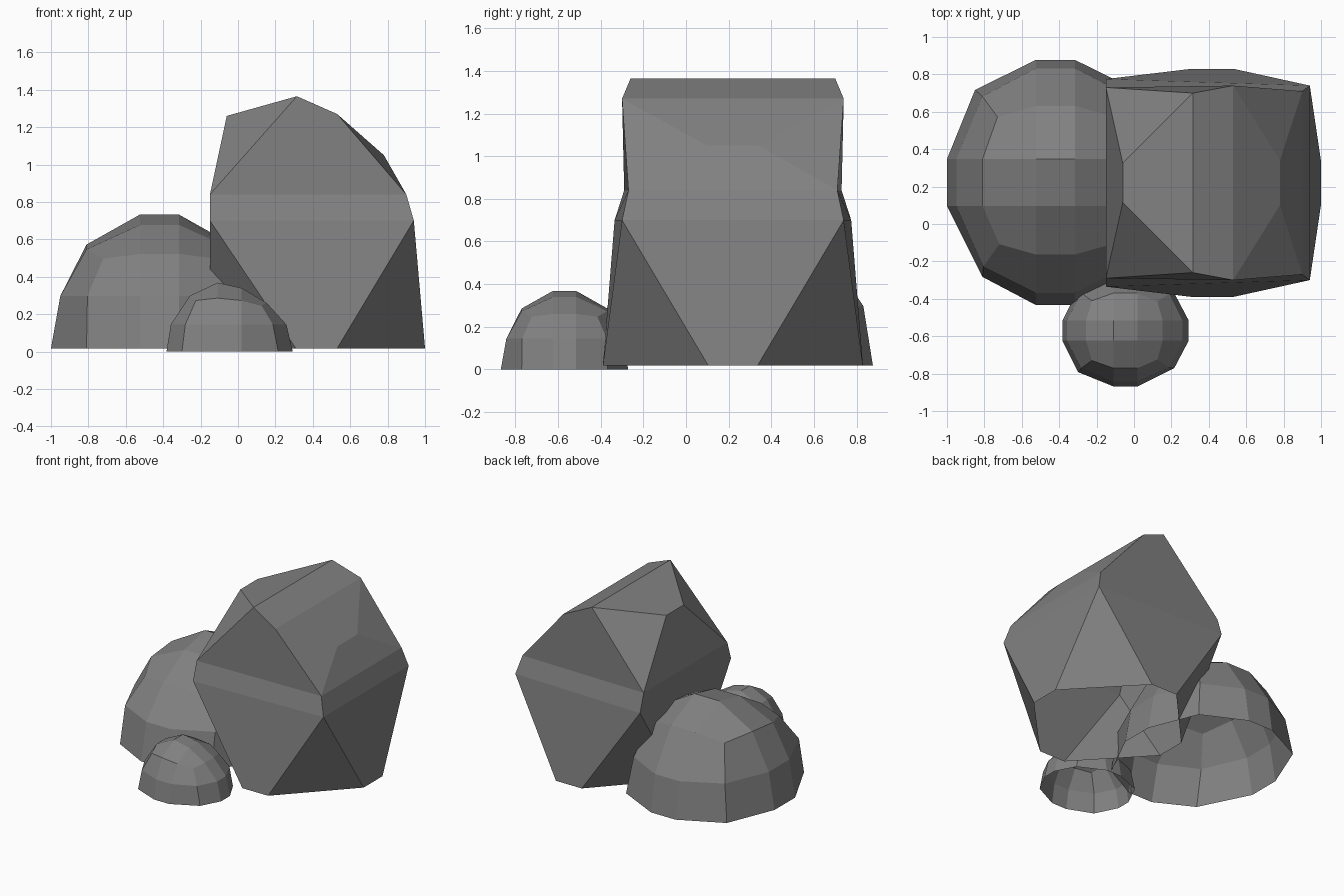
import bpy, bmesh

if "Cube" in bpy.data.objects:
    bpy.data.objects.remove(bpy.data.objects["Cube"])

# Dark grey stone
stone = bpy.data.materials.new("stone")
stone.diffuse_color = (0.22, 0.22, 0.22, 1.0)
stone.use_nodes = True
stone.node_tree.nodes["Principled BSDF"].inputs["Base Color"].default_value = stone.diffuse_color


def make_object(name, verts, faces):
    mesh = bpy.data.meshes.new(name)
    mesh.from_pydata(verts, [], faces)
    bm = bmesh.new()
    bm.from_mesh(mesh)
    bmesh.ops.recalc_face_normals(bm, faces=bm.faces)
    bm.to_mesh(mesh)
    bm.free()
    mesh.materials.append(stone)
    obj = bpy.data.objects.new(name, mesh)
    bpy.context.collection.objects.link(obj)
    return obj


# Tall faceted rock: front half as offsets from its middle plane, then mirrored
MID_Y = 0.22
half = {
    "a": (0.31, 0.61, 0.017), "b": (0.53, 0.61, 0.017),
    "c": (1.00, 0.115, 0.017), "d": (-0.15, 0.115, 0.017),
    "e": (-0.15, 0.555, 0.70), "f": (0.94, 0.52, 0.70),
    "g": (-0.15, 0.51, 0.84), "h": (0.90, 0.49, 0.84),
    "i": (-0.06, 0.105, 1.26), "j": (0.315, 0.48, 1.365),
    "k": (0.53, 0.52, 1.27), "l": (0.78, 0.12, 1.05),
}
keys = list(half)
n = len(keys)
verts = [(x, MID_Y + s * y, z) for s in (-1, 1) for x, y, z in half.values()]
faces = []
for patch in ("abfe", "efhg", "ghkj", "bcf", "ade", "hlk", "gji"):
    ids = [keys.index(c) for c in patch]
    faces += [ids, [v + n for v in ids]]
# Bands running across from front to back; the underside stays open
for band in ("cf", "fh", "hl", "lk", "kj", "ji", "ig", "ge", "ed"):
    p, q = (keys.index(c) for c in band)
    faces.append((p, p + n, q + n, q))
make_object("tall_rock", verts, faces)


def ring(side, corner_back, back, corner_front, front, zs):
    """Twelve points; zs = side front/back, corner back, back, front, corner front."""
    zsf, zsb, zcb, zb, zf, zcf = zs
    right = [(side, -0.125, zsf), (side, 0.125, zsb),
             (*corner_back, zcb), (0.105, back, zb)]
    front_right = [(0.105, -front, zf), (*corner_front, zcf)]
    left = [(-x, y, z) for x, y, z in reversed(right)]
    front_left = [(-x, y, z) for x, y, z in reversed(front_right)]
    return right + left + front_left + front_right


def dome_rock(name, centre, scale, turned=False):
    pts = ring(0.58, (0.43, 0.495), 0.655, (0.39, -0.505), 0.655, [0] * 6)
    pts += ring(0.53, (0.39, 0.46), 0.61, (0.385, -0.45), 0.59, [0.28] * 6)
    pts += ring(0.39, (0.31, 0.35), 0.41, (0.30, -0.33), 0.385,
                (0.53, 0.555, 0.53, 0.58, 0.505, 0.48))
    # Top facet leans slightly forward
    pts += [(0.105, -0.125, 0.66), (0.105, 0.125, 0.715),
            (-0.105, 0.125, 0.715), (-0.105, -0.125, 0.66)]
    fs = []
    for r in (0, 12):
        for k in range(12):
            m = (k + 1) % 12
            fs.append((r + k, r + m, r + 12 + m, r + 12 + k))
    for q in range(4):
        p0, p1, s = 36 + q, 36 + (q + 1) % 4, 24 + 3 * q
        fs.append((s, s + 1, p1, p0))
        fs.append((s + 1, s + 2, 24 + (3 * q + 3) % 12, p1))
    fs.append((36, 37, 38, 39))
    if turned:
        pts = [(-y, x, z) for x, y, z in pts]
    pts = [tuple(c + v * scale for c, v in zip(centre, p)) for p in pts]
    return make_object(name, pts, fs)


# Two rounded boulders, the small one turned a quarter
dome_rock("large_boulder", (-0.42, 0.222, 0.017), 1.0)
dome_rock("small_boulder", (-0.045, -0.57, 0.0), 0.515, turned=True)
